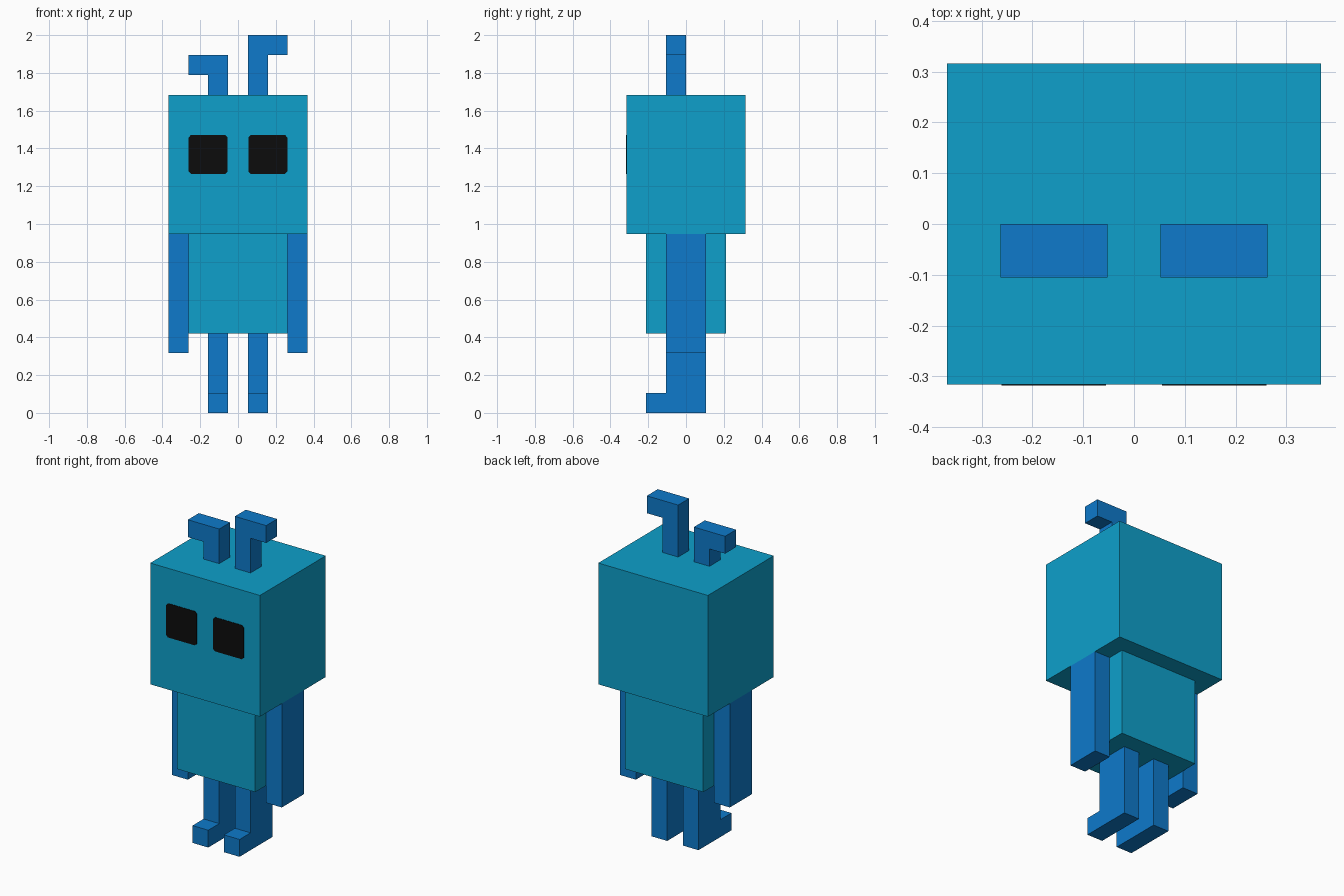
import bpy, bmesh
from mathutils import Vector

if "Cube" in bpy.data.objects:
    bpy.data.objects.remove(bpy.data.objects["Cube"])

U = 2 / 19  # the whole model sits on a grid of 19 units of height


def material(name, rgb):
    m = bpy.data.materials.new(name)
    m.diffuse_color = (*rgb, 1)
    m.use_nodes = True
    m.node_tree.nodes["Principled BSDF"].inputs["Base Color"].default_value = m.diffuse_color
    return m


TEAL = material("teal blue", (0.0044, 0.352, 0.597))
BLUE = material("limb blue", (0.0044, 0.195, 0.597))
BLACK = material("eye black", (0.0037, 0.0037, 0.0037))


def prism(name, profile, axis, lo, hi, mat):
    """Extrude a profile (grid units) along x or y from lo to hi."""
    if axis == "x":
        place = lambda p: Vector((lo, p[0], p[1])) * U
        step = Vector((hi - lo, 0, 0)) * U
    else:
        place = lambda p: Vector((p[0], lo, p[1])) * U
        step = Vector((0, hi - lo, 0)) * U
    bm = bmesh.new()
    face = bm.faces.new([bm.verts.new(place(p)) for p in profile])
    ext = bmesh.ops.extrude_face_region(bm, geom=[face], use_keep_orig=True)
    moved = [g for g in ext["geom"] if isinstance(g, bmesh.types.BMVert)]
    bmesh.ops.translate(bm, verts=moved, vec=step)
    bmesh.ops.recalc_face_normals(bm, faces=bm.faces)
    me = bpy.data.meshes.new(name)
    bm.to_mesh(me)
    bm.free()
    me.materials.append(mat)
    ob = bpy.data.objects.new(name, me)
    bpy.context.collection.objects.link(ob)
    return ob


def box(name, x, y, z, mat):
    rect = [(x[0], z[0]), (x[1], z[0]), (x[1], z[1]), (x[0], z[1])]
    return prism(name, rect, "y", y[0], y[1], mat)


# Head and body
box("head", (-3.5, 3.5), (-3, 3), (9, 16), TEAL)
box("body", (-2.5, 2.5), (-2, 2), (4, 9), TEAL)

leg_side = [(-2, 0), (1, 0), (1, 4), (-1, 4), (-1, 1), (-2, 1)]
for side, s, top in (("left", -1, 18), ("right", 1, 19)):
    # Arm
    box(side + "_arm", sorted((2.5 * s, 3.5 * s)), (-1, 1), (3, 9), BLUE)

    # Leg with a foot pointing forward
    x0, x1 = sorted((0.5 * s, 1.5 * s))
    prism(side + "_leg", leg_side, "x", x0, x1, BLUE)

    # Antenna bent outwards at the tip
    bend = [(0.5, 16), (1.5, 16), (1.5, top - 1), (2.5, top - 1), (2.5, top), (0.5, top)]
    prism(side + "_antenna", [(s * x, z) for x, z in bend], "y", -1, 0, BLUE)

    # Eye: thin plate with clipped corners
    a, c = 0.98, 0.12
    eye = [(a - c, -a), (a, -a + c), (a, a - c), (a - c, a),
           (-a + c, a), (-a, a - c), (-a, -a + c), (-a + c, -a)]
    prism(side + "_eye", [(1.5 * s + x, 13 + z) for x, z in eye], "y", -3.025, -2.99, BLACK)
